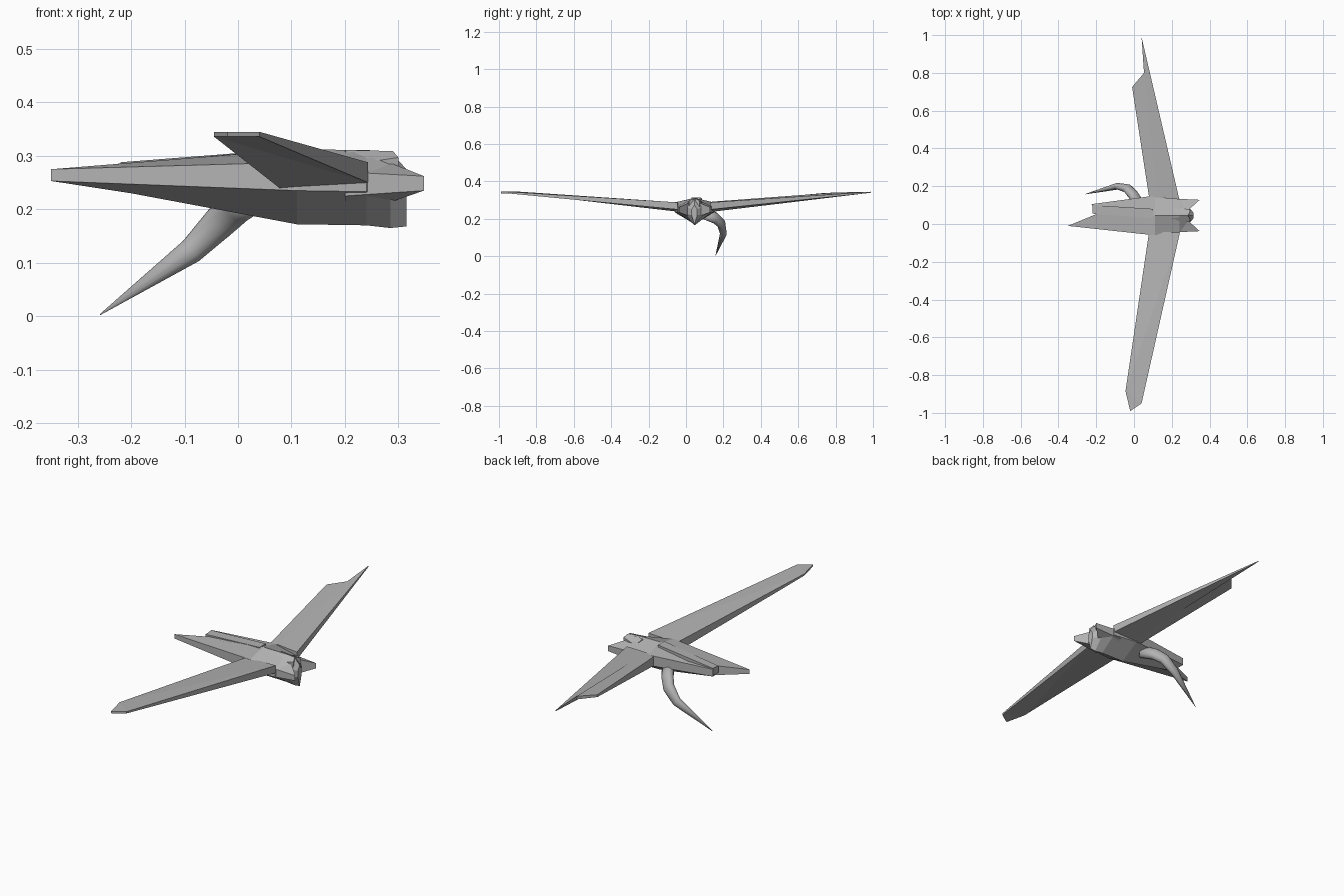
import bpy
import bmesh
from math import cos, sin, tau
from mathutils import Vector

cube = bpy.data.objects.get("Cube")
if cube:
    bpy.data.objects.remove(cube, do_unlink=True)

grey = bpy.data.materials.new("plain grey")
grey.use_nodes = True
TONE = (0.45, 0.45, 0.45, 1)
grey.diffuse_color = TONE
grey.node_tree.nodes["Principled BSDF"].inputs["Base Color"].default_value = TONE

MID = 0.045  # body centre line in y


def loft(name, rings, smooth=False):
    """Skin equal-length rings of points and cap both ends."""
    bm = bmesh.new()
    loops = [[bm.verts.new(p) for p in ring] for ring in rings]
    n = len(loops[0])
    for a, b in zip(loops, loops[1:]):
        for i in range(n):
            j = (i + 1) % n
            bm.faces.new((a[i], a[j], b[j], b[i]))
    bm.faces.new(loops[0])
    bm.faces.new(loops[-1])
    bmesh.ops.triangulate(bm, faces=[f for f in bm.faces if len(f.verts) > 4])
    bmesh.ops.recalc_face_normals(bm, faces=bm.faces)
    mesh = bpy.data.meshes.new(name)
    bm.to_mesh(mesh)
    bm.free()
    mesh.materials.append(grey)
    for f in mesh.polygons:
        f.use_smooth = smooth
    obj = bpy.data.objects.new(name, mesh)
    bpy.context.collection.objects.link(obj)
    return obj


def panel(name, outline):
    """Tapered slab from outline points (x, y, low z, high z)."""
    return loft(name, [[(x, y, lo) for x, y, lo, hi in outline],
                       [(x, y, hi) for x, y, lo, hi in outline]])


def section(x, half, low, high, top, keel):
    """Six-sided body section, symmetric about the centre line."""
    a, b = MID - half, MID + half
    return [(x, a, low), (x, a, high), (x, MID, top),
            (x, b, high), (x, b, low), (x, MID, keel)]


# Body with a forked, uneven tail
tail = [(-.35, -.01, .253), (-.35, -.01, .275), (-.2, .052, .278),
        (-.225, .105, .286), (-.225, .105, .25), (-.2, .052, .23)]
loft("body", [tail,
              section(.11, .105, .235, .288, .312, .172),
              section(.24, .09, .233, .268, .311, .17),
              section(.285, .05, .225, .27, .308, .165),
              section(.315, .015, .22, .25, .275, .168)])

# Tail ridge
panel("tail_ridge", [(-.22, .055, .25, .284), (-.22, .1, .25, .288),
                     (.1, .08, .25, .313), (.1, .03, .25, .313)])

# Cheek spikes and small brow crests on both sides of the head
for side, label in ((-1, "right"), (1, "left")):
    y = lambda d: MID + side * d
    panel(label + "_cheek_spike", [(.2, y(.09), .225, .27), (.348, y(.083), .235, .262),
                                   (.29, y(.03), .215, .285), (.2, y(.03), .2, .29)])
    panel(label + "_brow", [(.22, y(.05), .27, .285), (.3, y(.028), .26, .297),
                            (.29, y(.005), .26, .309), (.2, y(.015), .28, .311)])

# Wings
panel("front_wing", [(.08, -.04, .238, .285), (.243, -.045, .25, .288),
                     (.04, -.95, .336, .345), (-.02, -.99, .336, .345),
                     (-.045, -.885, .336, .345)])
crease_root, crease_out = (.125, .14, .238, .292), (.053, .8, .325, .341)
panel("back_wing_front_half", [crease_root, (.24, .13, .25, .288),
                               (.04, .99, .34, .345), crease_out])
panel("back_wing_rear_half", [(.08, .14, .238, .284), crease_root,
                              crease_out, (-.01, .725, .325, .337)])

# Curved, tapering leg
path = [Vector(p) for p in ((.03, .1, .23), (-.005, .155, .205), (-.035, .188, .175),
                            (-.088, .2, .122), (-.258, .158, .003))]
radii = (.036, .034, .031, .024, .001)
rings = []
for i, (p, r) in enumerate(zip(path, radii)):
    along = (path[min(i + 1, len(path) - 1)] - path[max(i - 1, 0)]).normalized()
    u = along.cross(Vector((0, 1, 0))).normalized()
    v = along.cross(u)
    rings.append([p + r * (cos(k * tau / 12) * u + .75 * sin(k * tau / 12) * v)
                  for k in range(12)])
loft("leg", rings, smooth=True)
